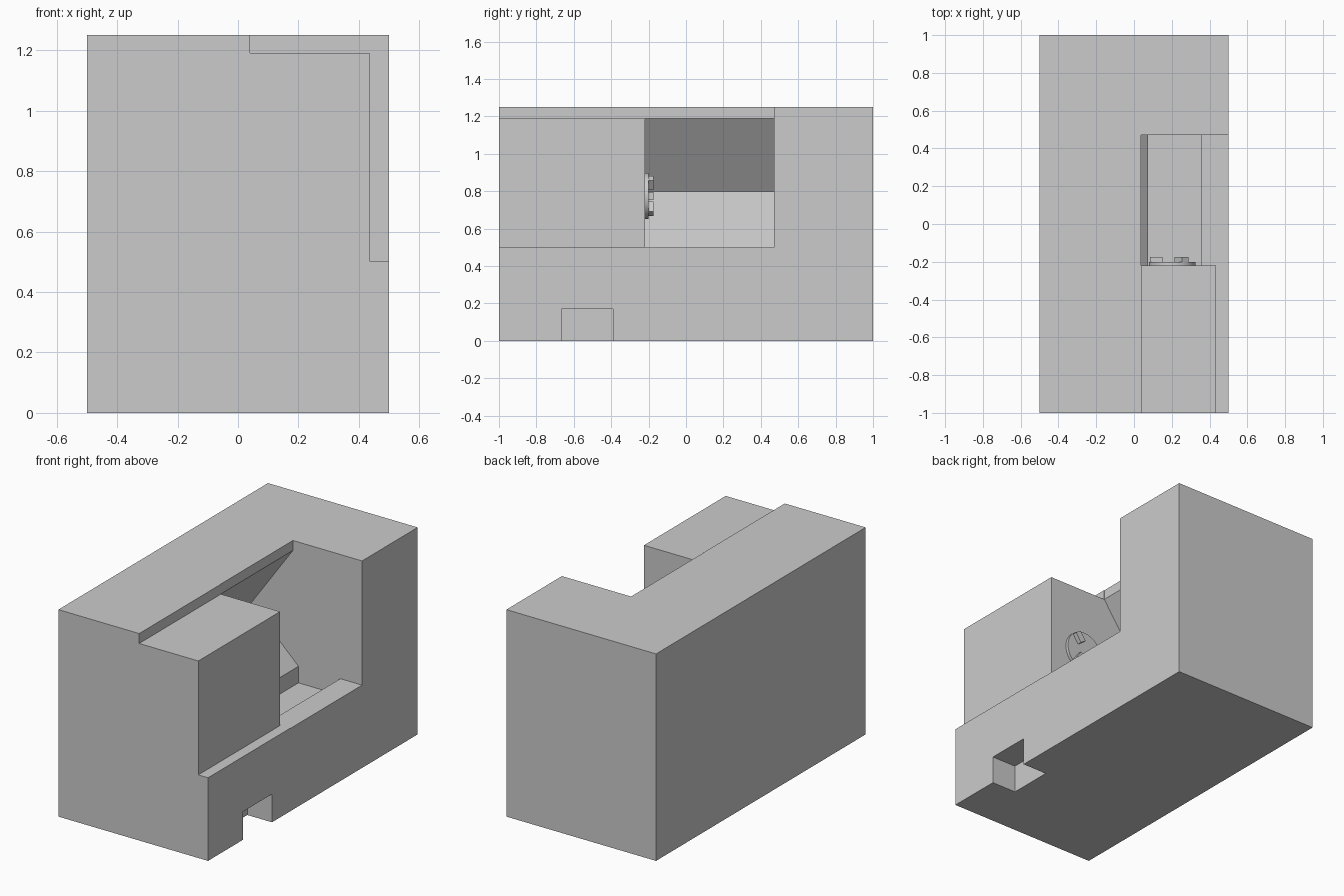
import bpy, bmesh, math
from mathutils import Matrix

if "Cube" in bpy.data.objects:
    bpy.data.objects.remove(bpy.data.objects["Cube"])


def prism(name, profile, y0, y1):
    """Extrude an (x, z) profile along y."""
    bm = bmesh.new()
    face = bm.faces.new([bm.verts.new((x, y0, z)) for x, z in profile])
    ext = bmesh.ops.extrude_face_region(bm, geom=[face])
    verts = [v for v in ext["geom"] if isinstance(v, bmesh.types.BMVert)]
    bmesh.ops.translate(bm, verts=verts, vec=(0, y1 - y0, 0))
    bmesh.ops.recalc_face_normals(bm, faces=bm.faces)
    return to_object(name, bm)


def to_object(name, bm):
    mesh = bpy.data.meshes.new(name)
    bm.to_mesh(mesh)
    bm.free()
    ob = bpy.data.objects.new(name, mesh)
    bpy.context.collection.objects.link(ob)
    return ob


def rect(x0, x1, z0, z1):
    return [(x0, z0), (x1, z0), (x1, z1), (x0, z1)]


def cut(target, cutter):
    mod = target.modifiers.new("cut", 'BOOLEAN')
    mod.operation = 'DIFFERENCE'
    mod.solver = 'EXACT'
    mod.object = cutter
    bpy.context.view_layer.objects.active = target
    bpy.ops.object.modifier_apply(modifier=mod.name)
    bpy.data.objects.remove(cutter)


# main housing
body = prism("machine_housing", rect(-0.5, 0.5, 0, 1.25), -1, 1)

# working chamber with sloped bed, overhang and trough
chamber = [(0.038, 1.4), (0.7, 1.4), (0.7, 0.5), (0.355, 0.5), (0.355, 0.4),
           (0.075, 0.4), (0.075, 0.5), (-0.24, 0.8), (0.038, 1.19)]
cut(body, prism("chamber_cutter", chamber, -0.22, 0.47))

# step around the headstock block
step = [(0.04, 1.4), (0.04, 1.19), (0.435, 1.19), (0.435, 0.502),
        (0.6, 0.502), (0.6, 1.4)]
cut(body, prism("step_cutter", step, -1.1, -0.1))

# notch at the foot of the right side
cut(body, prism("notch_cutter", rect(0.335, 0.6, -0.1, 0.17), -0.665, -0.39))

# chuck disc on the headstock
CX, CZ = 0.203, 0.775
bm = bmesh.new()
bmesh.ops.create_cone(bm, cap_ends=True, segments=48, radius1=0.123,
                      radius2=0.123, depth=0.025,
                      matrix=Matrix.Translation((CX, -0.2135, CZ))
                      @ Matrix.Rotation(math.pi / 2, 4, 'X'))
disc = to_object("chuck_disc", bm)
bpy.ops.object.select_all(action='DESELECT')
disc.select_set(True)
bpy.context.view_layer.objects.active = disc
bpy.ops.object.shade_smooth_by_angle()

# three clamping jaws
for i, deg in enumerate((180, 55, -55)):
    jaw = prism(f"chuck_jaw_{i + 1}", rect(0.052, 0.117, -0.021, 0.021), -0.21, -0.175)
    jaw.data.transform(Matrix.Translation((CX, 0, CZ))
                       @ Matrix.Rotation(math.radians(-deg), 4, 'Y'))
